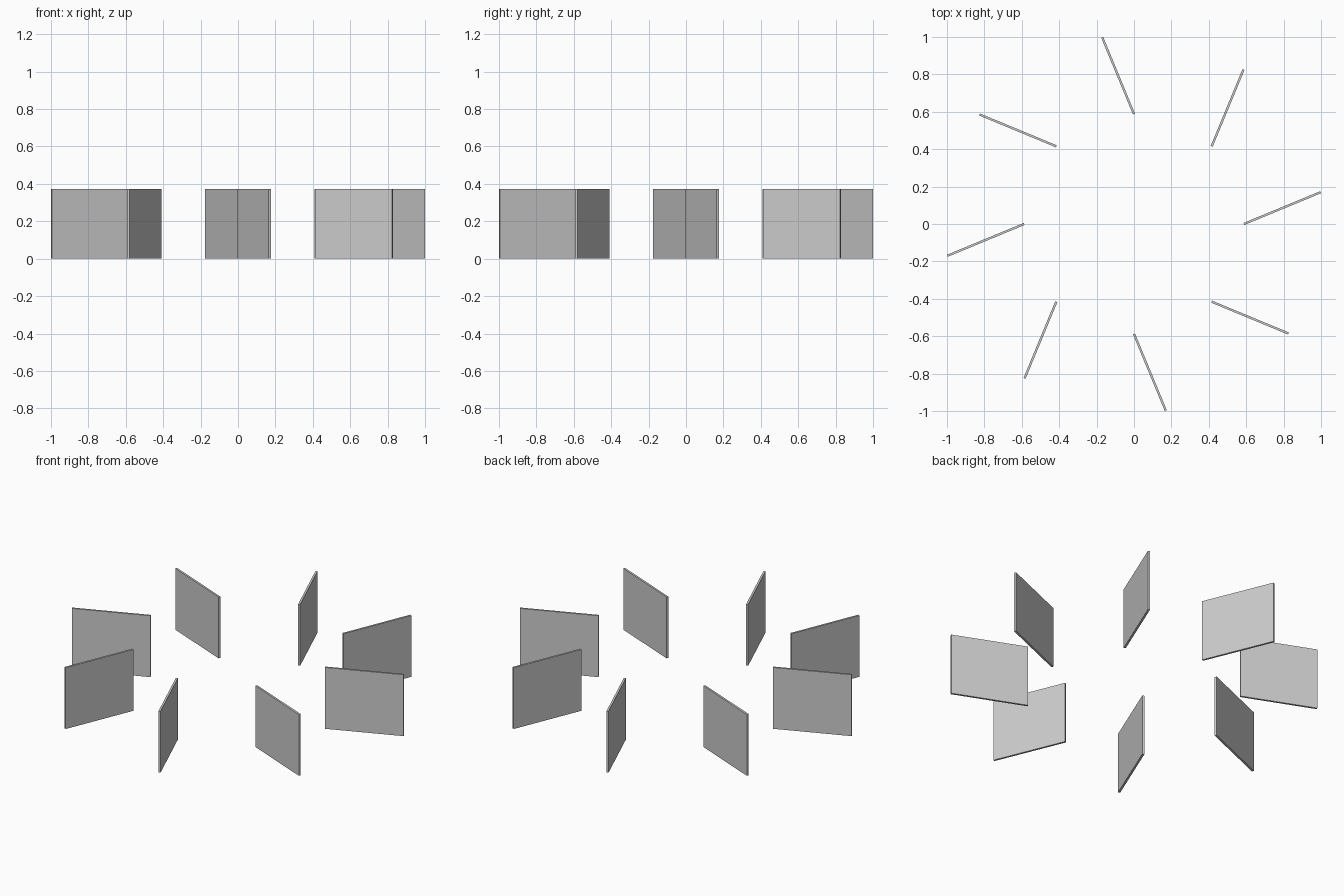
import bpy
from math import radians
from mathutils import Matrix

if "Cube" in bpy.data.objects:
    bpy.data.objects.remove(bpy.data.objects["Cube"])

COUNT = 8            # panels around the ring
LENGTH = 0.444
THICK = 0.012
HEIGHT = 0.373
INNER = 0.5875       # distance from the centre to each inner edge
TILT = radians(22.5) # swing of each panel away from the radius


def panel(i):
    """Upright thin panel, hinged at its inner edge and turned round the ring."""
    bpy.ops.mesh.primitive_cube_add(size=1)
    ob = bpy.context.object
    ob.name = f"panel_{i + 1}"
    ob.data.transform(
        Matrix.Rotation(radians(360 / COUNT * i), 4, 'Z')
        @ Matrix.Translation((INNER, 0, 0))
        @ Matrix.Rotation(TILT, 4, 'Z')
        @ Matrix.Translation((LENGTH / 2, 0, HEIGHT / 2))
        @ Matrix.Diagonal((LENGTH, THICK, HEIGHT, 1)))
    return ob


# Ring of angled panels
for i in range(COUNT):
    panel(i)
